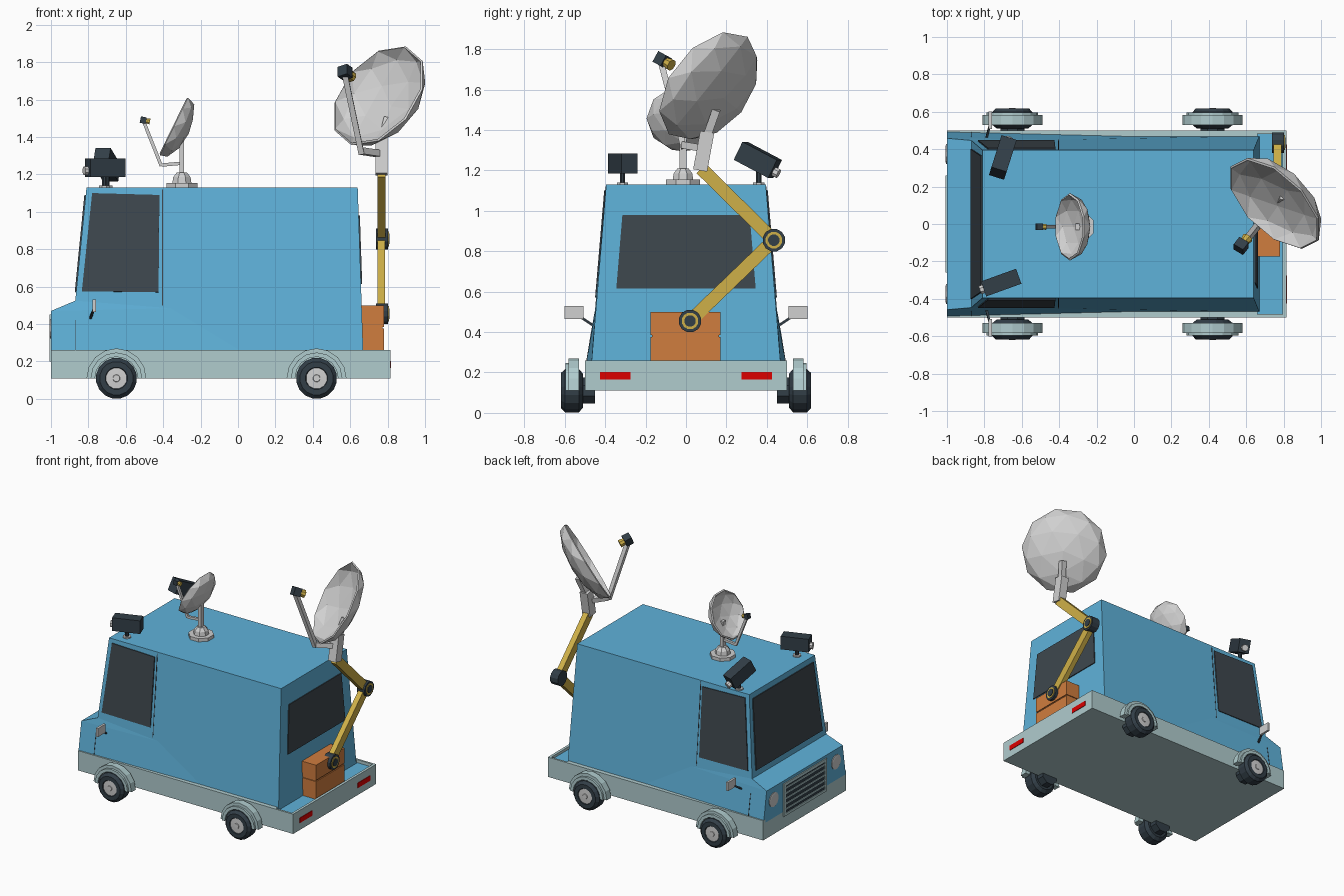
import bpy, bmesh, math
from mathutils import Vector, Matrix

if "Cube" in bpy.data.objects:
    bpy.data.objects.remove(bpy.data.objects["Cube"], do_unlink=True)


def material(name, code):
    srgb = [int(code[i:i + 2], 16) / 255 for i in (0, 2, 4)]
    color = [c / 12.92 if c < 0.04 else ((c + 0.055) / 1.055) ** 2.4 for c in srgb] + [1]
    m = bpy.data.materials.new(name)
    m.use_nodes = True
    m.diffuse_color = color
    m.node_tree.nodes["Principled BSDF"].inputs["Base Color"].default_value = color
    return m


BLUE = material("body blue", "5FB2DA")
TRIM = material("pale trim", "B0CCCE")
GREY = material("light grey", "D0D0D0")
GLASS = material("dark glass", "3E474E")
BLACK = material("black rubber", "323E47")
YELLOW = material("arm yellow", "CFB048")
ORANGE = material("box orange", "D07D3E")
RED = material("tail light red", "DC0000")


def finish(name, bm, mat):
    bmesh.ops.recalc_face_normals(bm, faces=bm.faces)
    me = bpy.data.meshes.new(name)
    bm.to_mesh(me)
    bm.free()
    me.materials.append(mat)
    ob = bpy.data.objects.new(name, me)
    bpy.context.collection.objects.link(ob)
    return ob


def frame(p, d, side=(1, 0, 0)):
    """Matrix at p with local z along d and local x near side."""
    z = Vector(d).normalized()
    x = Vector(side)
    if abs(z.dot(x)) > 0.9:
        x = Vector((0, 1, 0))
    x = (x - z * x.dot(z)).normalized()
    m = Matrix((x, z.cross(x), z)).transposed().to_4x4()
    m.translation = Vector(p)
    return m


def box(name, lo, hi, mat):
    lo, hi = Vector(lo), Vector(hi)
    bm = bmesh.new()
    bmesh.ops.create_cube(bm, size=1, matrix=Matrix.Translation((lo + hi) / 2) @ Matrix.Diagonal((*(hi - lo), 1)))
    return finish(name, bm, mat)


def beam(name, p, q, w, t, mat, side=(1, 0, 0)):
    p, q = Vector(p), Vector(q)
    bm = bmesh.new()
    bmesh.ops.create_cube(bm, size=1, matrix=frame((p + q) / 2, q - p, side)
                          @ Matrix.Diagonal((w, t, (q - p).length, 1)))
    return finish(name, bm, mat)


def lathe(name, p, d, profile, segs, mat):
    """Turn (radius, height) pairs about the axis d through p."""
    bm = bmesh.new()
    m = frame(p, d)
    rings = [[bm.verts.new(m @ Vector((r * math.cos(a), r * math.sin(a), h)))
              for a in ((i + 0.5) * math.tau / segs for i in range(segs))] for r, h in profile]
    for a, b in zip(rings, rings[1:]):
        for i in range(segs):
            j = (i + 1) % segs
            bm.faces.new((a[i], a[j], b[j], b[i]))
    bm.faces.new(rings[0])
    bm.faces.new(rings[-1])
    return finish(name, bm, mat)


def panel(name, corners, mat):
    bm = bmesh.new()
    bm.faces.new([bm.verts.new(c) for c in corners])
    ob = finish(name, bm, mat)
    s = ob.modifiers.new("thickness", "SOLIDIFY")
    s.thickness, s.offset = 0.009, 0
    return ob


def dish(name, center, normal, radius, depth):
    bm = bmesh.new()
    bmesh.ops.create_icosphere(bm, subdivisions=2, radius=1)
    bmesh.ops.delete(bm, geom=[v for v in bm.verts if v.co.z > 0.01], context="VERTS")
    bmesh.ops.transform(bm, matrix=frame(center, normal) @ Matrix.Diagonal((radius, radius, depth, 1)), verts=bm.verts)
    s = finish(name, bm, GREY).modifiers.new("thickness", "SOLIDIFY")
    s.thickness, s.offset = 0.012, 0


def wall_y(z):
    return 0.395 + (1.13 - z) * 0.085


# Chassis tray with a raised rim around the rear deck
box("chassis", (-1, -0.5, 0.11), (0.815, 0.5, 0.235), TRIM)
box("rear_deck", (0.6, -0.48, 0.235), (0.795, 0.48, 0.24), BLUE)
box("rear_rim", (0.795, -0.5, 0.235), (0.815, 0.5, 0.26), TRIM)

# Van body, one side outline mirrored
side = [(-1, 0.495, 0.235), (-1, 0.458, 0.47), (-0.87, 0.447, 0.525), (-0.81, 0.395, 1.13),
        (0.64, 0.395, 1.13), (0.67, 0.469, 0.235), (0.05, 0.469, 0.235), (-0.36, 0.452, 0.485)]
bm = bmesh.new()
L, R = [[bm.verts.new((x, s * y, z)) for x, y, z in side] for s in (1, -1)]
for V in (L, R):
    for idx in ((0, 1, 7, 6), (1, 2, 7), (2, 3, 4, 5, 6, 7)):
        bm.faces.new([V[i] for i in idx])
for i in range(5):
    bm.faces.new((L[i], L[i + 1], R[i + 1], R[i]))
bm.faces.new((L[0], L[6], L[5], R[5], R[6], R[0]))
finish("van_body", bm, BLUE)

# Windshield and rear window
panel("windshield", [(-0.813 - (1.13 - z) * 0.099, y, z) for y, z in
                     ((-0.4, 0.57), (0.4, 0.57), (0.365, 1.09), (-0.365, 1.09))], GLASS)
panel("rear_window", [(0.642 + (1.13 - z) * 0.034, y, z) for y, z in
                      ((-0.345, 0.615), (0.345, 0.615), (0.315, 0.98), (-0.315, 0.98))], GLASS)

# Grille and its slats
box("grille_frame", (-1.0, -0.26, 0.2), (-0.97, 0.26, 0.45), TRIM)
box("grille_back", (-1.003, -0.235, 0.22), (-0.98, 0.235, 0.43), BLACK)
for i in range(5):
    z = 0.245 + i * 0.04
    box("grille_slat", (-1.008, -0.235, z), (-0.99, 0.235, z + 0.01), TRIM)
for s in (-1, 1):
    box("grille_side", (-1.008, s * 0.235, 0.2), (-0.98, s * 0.26, 0.45), TRIM)
for z in (0.2, 0.43):
    box("grille_edge", (-1.008, -0.26, z), (-0.98, 0.26, z + 0.02), TRIM)

# Parts repeated on both sides
for s in (-1, 1):
    panel("side_window", [(x, s * (wall_y(z) + 0.003), z) for x, z in
                          ((-0.835, 0.575), (-0.425, 0.57), (-0.42, 1.09), (-0.78, 1.1))], GLASS)
    panel("door_seam", [(x, s * (wall_y(z) - 0.002), z) for x, z in
                        ((-0.405, 0.5), (-0.4, 0.5), (-0.4, 1.12), (-0.405, 1.12))], GLASS)
    beam("hood_seam", (-0.87, s * 0.49, 0.26), (-0.87, s * 0.464, 0.42), 0.004, 0.006, GLASS)
    lathe("headlight", (-0.985, s * 0.375, 0.375), (-1, 0, 0), [(0.055, 0), (0.055, 0.02), (0.04, 0.023)], 12, GREY)
    box("tail_light", (0.81, s * 0.35 - 0.075, 0.165), (0.819, s * 0.35 + 0.075, 0.203), RED)
    box("side_rim", (0.6, s * 0.485, 0.235), (0.815, s * 0.5, 0.26), TRIM)
    box("body_sill", (-1, s * 0.46, 0.235), (0.66, s * 0.5, 0.26), TRIM)
    beam("mirror_arm", (-0.79, s * 0.455, 0.43), (-0.77, s * 0.53, 0.48), 0.012, 0.012, BLACK)
    box("mirror", (-0.777, s * 0.555 - 0.047, 0.465), (-0.76, s * 0.555 + 0.047, 0.53), GREY)

    # Wheels and stepped fenders
    for x in (-0.65, 0.42):
        out = (0, s, 0)
        lathe("axle", (x, s * 0.45, 0.11), out, [(0.07, 0), (0.07, 0.07)], 8, BLACK)
        lathe("tyre", (x, s * 0.51, 0.11), out,
              [(0.085, 0), (0.11, 0.02), (0.11, 0.088), (0.09, 0.108), (0.06, 0.108), (0.055, 0.1)], 16, BLACK)
        lathe("wheel_hub", (x, s * 0.605, 0.11), out, [(0.057, 0), (0.057, 0.008), (0.02, 0.01), (0.018, 0.014)], 12, GREY)
        for r0, r1, y0, y1 in ((0.12, 0.16, 0.53, 0.582), (0.115, 0.138, 0.54, 0.597)):
            bm = bmesh.new()
            rows = []
            for i in range(9):
                a = math.pi * i / 8
                rows.append([bm.verts.new((x + r * math.cos(a), s * y, 0.11 + r * math.sin(a)))
                             for r, y in ((r0, y0), (r1, y0), (r1, y1), (r0, y1))])
            for a, b in zip(rows, rows[1:]):
                for i in range(4):
                    j = (i + 1) % 4
                    bm.faces.new((a[i], a[j], b[j], b[i]))
            bm.faces.new(rows[0])
            bm.faces.new(rows[-1])
            finish("fender", bm, TRIM)

# Equipment box on the rear deck
box("box_lower", (0.655, -0.175, 0.24), (0.78, 0.17, 0.375), ORANGE)
box("box_gap", (0.655, -0.168, 0.37), (0.773, 0.163, 0.39), ORANGE)
box("box_upper", (0.655, -0.175, 0.385), (0.78, 0.17, 0.5), ORANGE)

# Folding arm with ringed joints
base, elbow, tip = (0.767, 0.02, 0.455), (0.767, 0.435, 0.855), (0.767, 0.075, 1.21)
beam("lower_arm", base, elbow, 0.04, 0.065, YELLOW)
beam("upper_arm", elbow, tip, 0.042, 0.065, YELLOW)
for c in (base, elbow):
    for name, r, h, mat in (("joint", 0.057, 0.065, BLACK), ("joint_ring", 0.042, 0.069, YELLOW),
                            ("joint_core", 0.029, 0.073, BLACK)):
        lathe(name, (0.737, c[1], c[2]), (1, 0, 0), [(r, 0), (r, h)], 12, mat)


def feed(p, target, size):
    """Receiver head at p aimed at target."""
    d = (Vector(target) - Vector(p)).normalized() * size
    p = Vector(p)
    beam("receiver", p - d * 0.5, p + d * 0.4, size, size, BLACK)
    lathe("receiver_horn", p + d * 0.4, d, [(size * 0.4, 0), (size * 0.5, size * 0.6)], 8, YELLOW)


# Large dish on the arm
big = (0.75, 0.108, 1.622)
dish("large_dish", big, (-0.6, -0.62, 0.5), 0.305, 0.12)
beam("dish_bracket", (0.767, 0.07, 1.2), (0.767, 0.105, 1.39), 0.065, 0.07, GREY)
beam("dish_mount", (0.767, 0.1, 1.36), (0.8, 0.15, 1.5), 0.04, 0.04, GREY)
beam("feed_arm", (0.76, 0.08, 1.31), (0.66, -0.01, 1.325), 0.035, 0.035, GREY)
beam("feed_arm", (0.66, -0.01, 1.31), (0.57, -0.125, 1.74), 0.03, 0.03, GREY)
feed((0.575, -0.115, 1.745), big, 0.06)

# Small dish on the roof
small = (-0.345, -0.015, 1.458)
dish("small_dish", small, (-0.9, 0, 0.44), 0.175, 0.085)
lathe("dish_base", (-0.3, -0.015, 1.13), (0, 0, 1), [(0.09, 0), (0.09, 0.025)], 8, GREY)
lathe("dish_pivot", (-0.3, -0.015, 1.155), (0, 0, 1), [(0.055, 0), (0.05, 0.03), (0.03, 0.055)], 8, GREY)
beam("dish_post", (-0.3, -0.015, 1.2), (-0.3, -0.015, 1.4), 0.025, 0.035, GREY)
beam("small_feed_arm", (-0.3, -0.015, 1.26), (-0.41, -0.015, 1.25), 0.018, 0.018, GREY)
beam("small_feed_arm", (-0.41, -0.015, 1.245), (-0.505, -0.015, 1.485), 0.018, 0.018, GREY)
feed((-0.505, -0.015, 1.49), small, 0.035)

# Roof cameras on swivel posts
for p, d in (((-0.715, -0.315, 1.235), (-0.94, -0.34, 0)), ((-0.7, 0.36, 1.25), (0.27, 0.85, -0.45))):
    p, d = Vector(p), Vector(d).normalized()
    across = d.cross(Vector((0, 0, 1)))
    beam("roof_camera", p - d * 0.105, p + d * 0.095, 0.085, 0.1, BLACK, across)
    lathe("camera_lens", p + d * 0.09 - Vector((0, 0, 0.015)), d, [(0.025, 0), (0.025, 0.025)], 8, GREY)
    foot = (p.x, p.y, 1.13)
    lathe("camera_foot", foot, (0, 0, 1), [(0.03, 0), (0.03, 0.01)], 8, GREY)
    lathe("camera_post", foot, (0, 0, 1), [(0.014, 0), (0.014, 0.08)], 8, BLACK)
